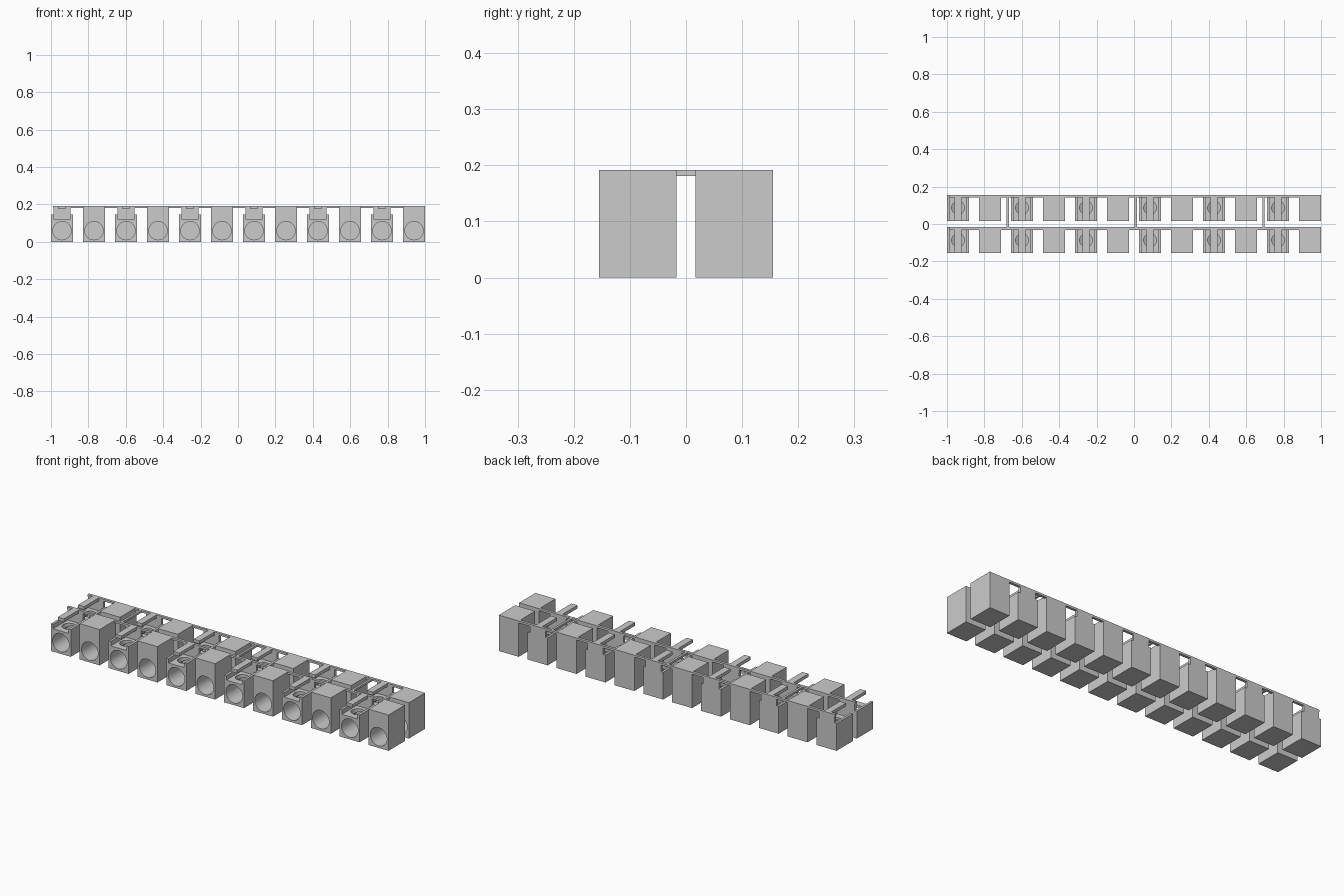
import bpy, bmesh
from mathutils import Matrix, Vector

if "Cube" in bpy.data.objects:
    bpy.data.objects.remove(bpy.data.objects["Cube"])

PITCH, W, H = 0.1711, 0.118, 0.192      # block spacing, width, height
Y0, Y1 = -0.069, 0.069                  # block depth about the row centre
ROWS = {"front": -0.086, "back": 0.086}


def box(name, lo, hi):
    bm = bmesh.new()
    bmesh.ops.create_cube(bm, size=1)
    lo, hi = Vector(lo), Vector(hi)
    for v in bm.verts:
        v.co = Vector([(v.co[i] + 0.5) * (hi[i] - lo[i]) + lo[i] for i in range(3)])
    return finish(name, bm)


def cylinder(name, r, depth, centre, axis):
    bm = bmesh.new()
    rot = Matrix.Rotation(1.5707963, 4, 'X') if axis == 'Y' else Matrix()
    bmesh.ops.create_cone(bm, cap_ends=True, segments=40, radius1=r, radius2=r,
                          depth=depth, matrix=Matrix.Translation(centre) @ rot)
    return finish(name, bm)


def finish(name, bm):
    me = bpy.data.meshes.new(name)
    bm.to_mesh(me)
    bm.free()
    ob = bpy.data.objects.new(name, me)
    bpy.context.collection.objects.link(ob)
    return ob


def carved(name, body, cutters):
    """Cut the holes out of a block and return the finished mesh."""
    for c in cutters:
        m = body.modifiers.new("cut", 'BOOLEAN')
        m.operation, m.solver, m.object = 'DIFFERENCE', 'EXACT', c
    bpy.context.view_layer.update()
    me = bpy.data.meshes.new_from_object(
        body.evaluated_get(bpy.context.evaluated_depsgraph_get()))
    me.name = name
    for ob in [body] + cutters:
        bpy.data.objects.remove(ob)
    return me


def wire_hole():
    return cylinder("wire_hole_cutter", 0.049, 0.22, (0, Y0, 0.06), 'Y')


# Tall closed block with a round wire hole in front
tall = carved("tall_block", box("body", (-W/2, Y0, 0), (W/2, Y1, H)), [wire_hole()])

# Low block with a channel on top and a screw hole meeting the wire hole
low = carved("low_block", box("body", (-W/2, Y0, 0), (W/2, Y1, 0.146)), [
    wire_hole(),
    box("channel_cutter", (-0.046, Y0 - 0.05, 0.122), (0.046, Y1 - 0.014, 0.3)),
    cylinder("screw_hole_cutter", 0.034, 0.12, (0, 0, 0.12), 'Z')])

for row, y in ROWS.items():
    for i in range(12):
        x = -1 + W/2 + i * PITCH
        kind = "tall" if i % 2 else "low"
        ob = bpy.data.objects.new(f"{row}_{kind}_block", tall if i % 2 else low)
        ob.location = (x, y, 0)
        bpy.context.collection.objects.link(ob)
        if kind == "low":
            # Back wall and the finger running forward above the screw
            box(f"{row}_back_wall", (x - 0.046, y + Y1 - 0.014, 0.14),
                (x + 0.046, y + Y1, H))
            box(f"{row}_finger", (x - 0.018, y + Y0, 0.175),
                (x + 0.018, y + Y1 - 0.01, H))
    # Thin rail joining the row
    box(f"{row}_rail", (-0.99, y + Y1 - 0.014, 0.181), (1, y + Y1, H))

# Links between the two rows
for x in (-0.675, 0.01, 0.692):
    box("row_link", (x - 0.006, -0.02, 0.181), (x + 0.006, 0.145, H))
